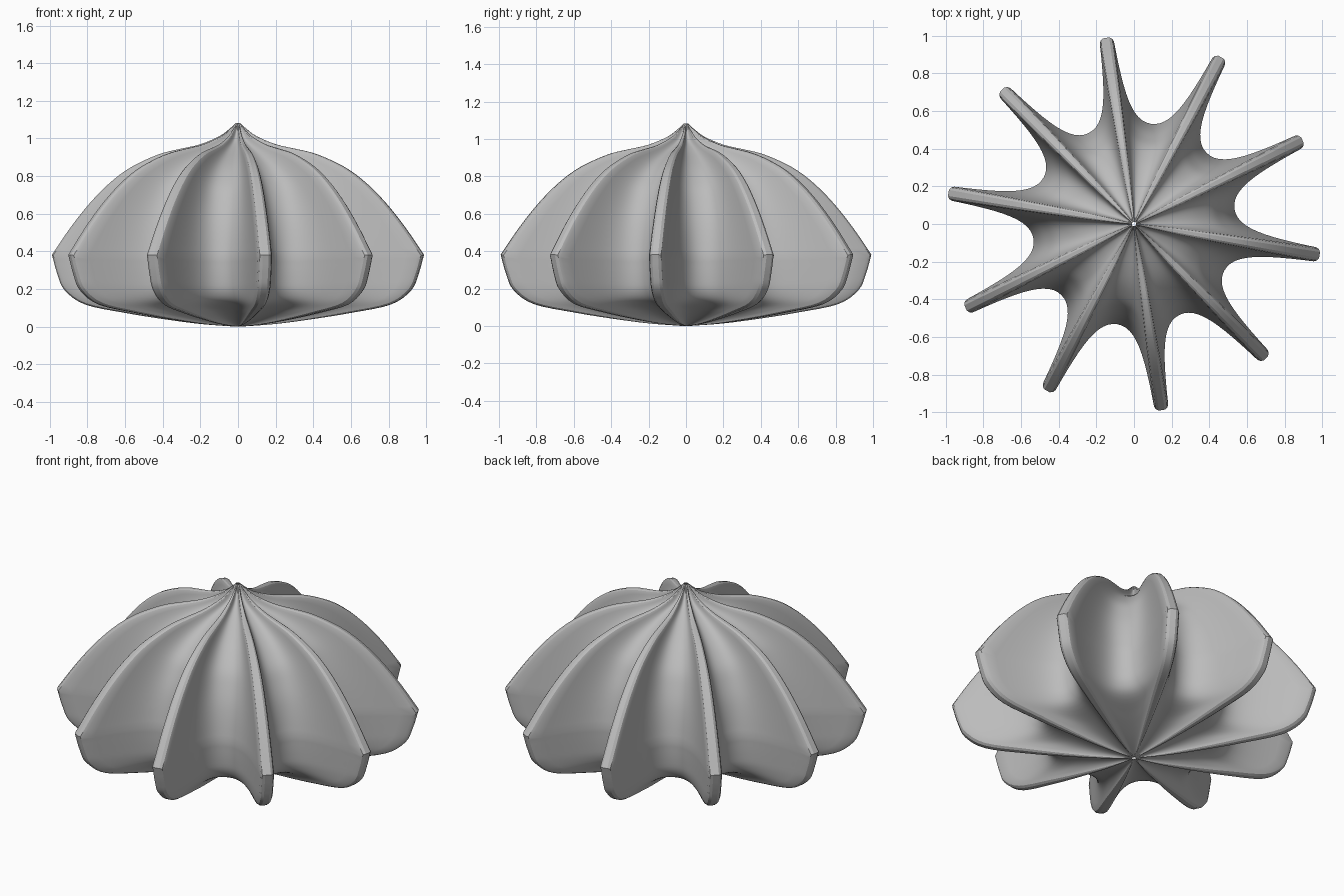
import bpy, bmesh, math
from mathutils import Vector

if "Cube" in bpy.data.objects:
    bpy.data.objects.remove(bpy.data.objects["Cube"])

RIBS = 10
FIRST_ANGLE = math.radians(-9.5)
HALF = math.pi / RIBS

# Matching stations: ridge radius, ridge z, valley radius, valley z, rib half width
UPPER = [(.012, 1.09, .01, 1.09, .002), (.045, 1.06, .035, 1.05, .005),
         (.1, 1.02, .08, .995, .009), (.2, .978, .16, .945, .015),
         (.3, .955, .23, .905, .02), (.4, .932, .3, .86, .023),
         (.5, .893, .36, .81, .026), (.6, .84, .42, .745, .029),
         (.7, .762, .46, .67, .032), (.8, .66, .495, .585, .034),
         (.9, .535, .52, .49, .036), (1.0, .39, .54, .38, .038)]
LOWER = [(1.0, .39, .54, .38, .038), (.97, .285, .535, .27, .038),
         (.93, .2, .52, .19, .038), (.82, .125, .47, .135, .036),
         (.6, .08, .34, .092, .031), (.4, .048, .23, .06, .022),
         (.2, .022, .13, .034, .012), (.012, .008, .01, .008, .002)]


def smooth_path(stations, steps):
    """Catmull-Rom interpolation through the stations."""
    pts = [Vector(p) for p in stations]
    pts = [2 * pts[0] - pts[1]] + pts + [2 * pts[-1] - pts[-2]]
    out = []
    for i in range(1, len(pts) - 2):
        a, b, c, d = pts[i - 1:i + 3]
        for k in range(steps):
            t = k / steps
            out.append((2 * b + (c - a) * t + (2 * a - 5 * b + 4 * c - d) * t * t
                        + (3 * b - a - 3 * c + d) * t ** 3) / 2)
    return out + [pts[-2]]


def half_section(station, inward, steps=12):
    """Points from the valley centre to the rib crest, in the rib's own frame."""
    ridge_r, ridge_z, valley_r, valley_z, w = station
    valley = Vector((valley_r * math.cos(HALF), valley_r * math.sin(HALF), valley_z))
    crest = Vector((ridge_r, 0, ridge_z))
    shoulder = crest + inward * w * .7 + Vector((0, w, 0))
    reach = max(valley.y - 1.3 * w, 0) * .85
    h1 = valley + Vector((math.tan(HALF), -1, 0)) * reach
    h2 = shoulder.lerp(valley, .6)
    h2.y = 1.3 * w
    pts = []
    for k in range(steps + 1):
        t = k / steps
        s = 1 - t
        pts.append(s ** 3 * valley + 3 * s * s * t * h1 + 3 * s * t * t * h2 + t ** 3 * shoulder)
    pts.append(crest + inward * w * .25 + Vector((0, w * .8, 0)))
    pts.append(crest + Vector((0, w * .42, 0)))
    return pts


# Ribbed body: one closed ring per station, left open at the tiny end holes
path = smooth_path(UPPER, 3) + smooth_path(LOWER, 4)[1:]
bm = bmesh.new()
rings = []
for i, station in enumerate(path):
    before, after = path[max(i - 1, 0)], path[min(i + 1, len(path) - 1)]
    dr, dz = after[0] - before[0], after[1] - before[1]
    inward = Vector((dz, 0, -dr)).normalized()
    side = half_section(station, inward)
    mirrored = [Vector((p.x, -p.y, p.z)) for p in side]
    section = mirrored + side[:0:-1]     # drop the valley shared with the next rib
    ring = []
    for n in range(RIBS):
        a = FIRST_ANGLE + n * 2 * HALF
        for p in section:
            ring.append(bm.verts.new((p.x * math.cos(a) - p.y * math.sin(a),
                                      p.x * math.sin(a) + p.y * math.cos(a), p.z)))
    rings.append(ring)
for top, low in zip(rings, rings[1:]):
    for j in range(len(top)):
        k = (j + 1) % len(top)
        bm.faces.new((top[j], low[j], low[k], top[k]))
bmesh.ops.recalc_face_normals(bm, faces=bm.faces)

mesh = bpy.data.meshes.new("ribbed_body")
bm.to_mesh(mesh)
bm.free()
body = bpy.data.objects.new("ribbed_body", mesh)
bpy.context.collection.objects.link(body)
body.location.z = -.008

# Plain grey finish
grey = bpy.data.materials.new("plain_grey")
grey.use_nodes = True
colour = (.5, .5, .5, 1)
grey.diffuse_color = colour
grey.node_tree.nodes["Principled BSDF"].inputs["Base Color"].default_value = colour
mesh.materials.append(grey)

bpy.context.view_layer.objects.active = body
body.select_set(True)
bpy.ops.object.shade_smooth_by_angle(angle=math.radians(30))
